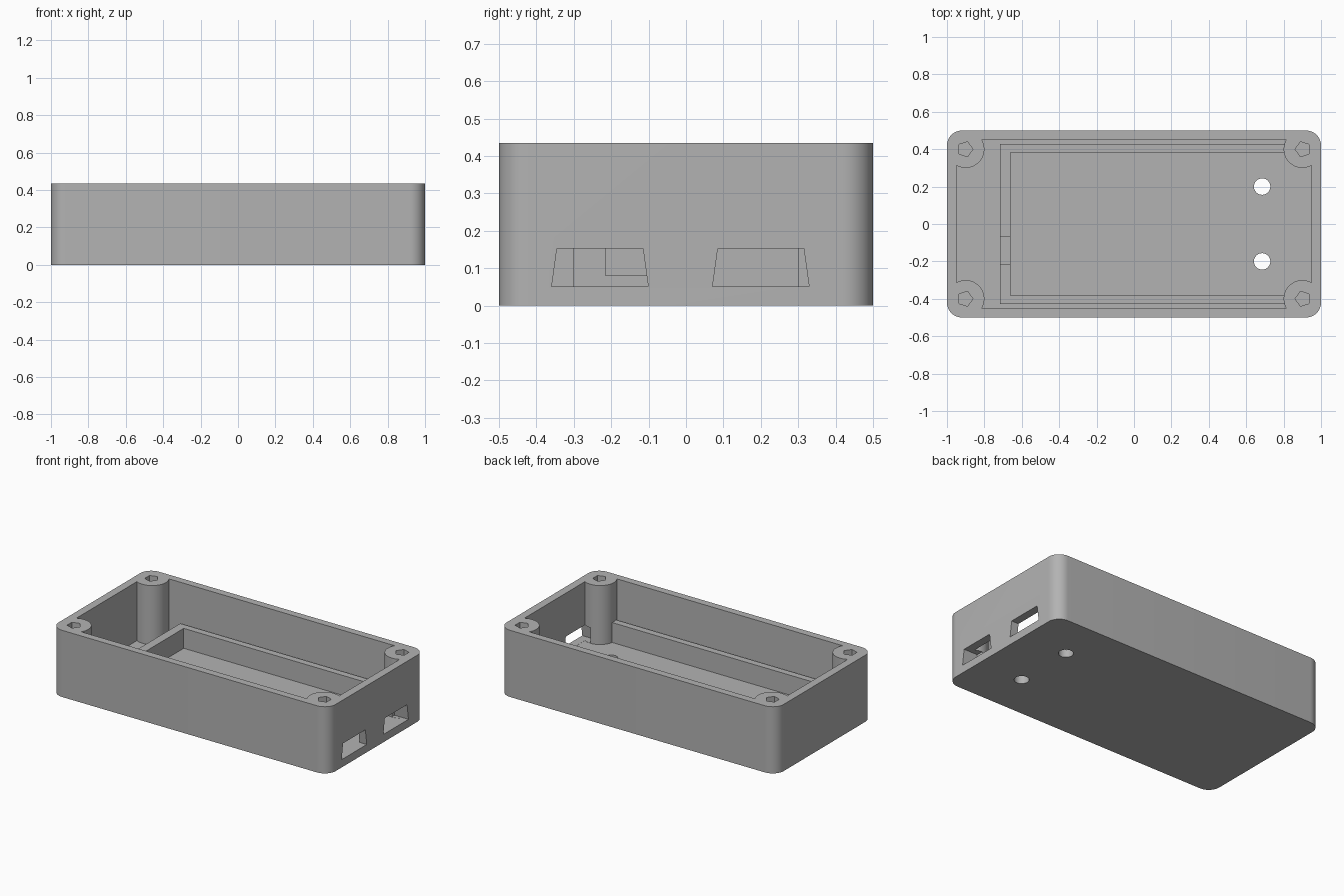
import bpy, bmesh, math
from mathutils import Vector

if "Cube" in bpy.data.objects:
    bpy.data.objects.remove(bpy.data.objects["Cube"], do_unlink=True)

grey = bpy.data.materials.new("mid grey")
grey.use_nodes = True
GREY = (0.45, 0.45, 0.45, 1)
grey.diffuse_color = GREY
grey.node_tree.nodes["Principled BSDF"].inputs["Base Color"].default_value = GREY

HEIGHT, FLOOR, RAIL_TOP = 0.435, 0.05, 0.18


def prism(name, outline, low, high, along_x=False):
    """Extrude a flat outline upwards, or along x from (y, z) points."""
    bm = bmesh.new()
    place = (lambda a, b: (low, a, b)) if along_x else (lambda a, b: (a, b, low))
    face = bm.faces.new([bm.verts.new(place(a, b)) for a, b in outline])
    grown = bmesh.ops.extrude_face_region(bm, geom=[face])["geom"]
    offset = Vector((high - low, 0, 0)) if along_x else Vector((0, 0, high - low))
    bmesh.ops.translate(bm, vec=offset,
                        verts=[v for v in grown if isinstance(v, bmesh.types.BMVert)])
    bmesh.ops.recalc_face_normals(bm, faces=bm.faces)
    mesh = bpy.data.meshes.new(name)
    bm.to_mesh(mesh)
    bm.free()
    mesh.materials.append(grey)
    obj = bpy.data.objects.new(name, mesh)
    bpy.context.collection.objects.link(obj)
    return obj


def rect(x0, x1, y0, y1):
    return [(x0, y0), (x1, y0), (x1, y1), (x0, y1)]


def circle(x, y, r, sides, start=0.0):
    turns = [start + math.tau * i / sides for i in range(sides)]
    return [(x + r * math.cos(t), y + r * math.sin(t)) for t in turns]


def rounded(hx, hy, r, steps=12):
    pts = []
    for k, (sx, sy) in enumerate([(1, 1), (-1, 1), (-1, -1), (1, -1)]):
        for i in range(steps + 1):
            t = math.pi / 2 * (k + i / steps)
            pts.append((sx * (hx - r) + r * math.cos(t), sy * (hy - r) + r * math.sin(t)))
    return pts


def cut(target, cutter):
    """Subtract the cutter, apply, and discard it."""
    mod = target.modifiers.new("cut", "BOOLEAN")
    mod.operation, mod.solver, mod.object = "DIFFERENCE", "EXACT", cutter
    bpy.context.view_layer.update()
    graph = bpy.context.evaluated_depsgraph_get()
    mesh = bpy.data.meshes.new_from_object(target.evaluated_get(graph))
    target.modifiers.clear()
    target.data = mesh
    bpy.data.objects.remove(cutter, do_unlink=True)


corners = [(sx, sy) for sx in (-1, 1) for sy in (-1, 1)]

# Cavity shape: a box with a round post left standing in each corner
cavity = prism("cavity", rect(-0.948, 0.948, -0.452, 0.452), FLOOR, HEIGHT + 0.1)
for sx, sy in corners:
    cut(cavity, prism("post", circle(sx * 0.9, sy * 0.4, 0.1, 48), 0, 1))
    cut(cavity, prism("post_corner", rect(*sorted((sx * 0.9, sx * 1.1)),
                                          *sorted((sy * 0.4, sy * 0.6))), 0, 1))

# Tray with rounded upright edges
tray = prism("tray", rounded(1, 0.5, 0.08), 0, HEIGHT)
cut(tray, cavity)

# Five-sided screw holes in the posts
for sx, sy in corners:
    start = 0 if sx < 0 else math.pi
    cut(tray, prism("screw_hole", circle(sx * 0.903, sy * 0.4, 0.042, 5, start), 0.06, 1))

# Two tapered ports in the end wall and two round holes in the floor
for y in (-0.23, 0.2):
    port = [(y - 0.129, 0.051), (y + 0.129, 0.051), (y + 0.115, 0.152), (y - 0.115, 0.152)]
    cut(tray, prism("port", port, 0.9, 1.1, along_x=True))
for y in (-0.2, 0.2):
    cut(tray, prism("floor_hole", circle(0.685, y, 0.044, 32), -0.1, 0.1))

# U-shaped rail around the bay, with a notch in its end
a, b, end = 0.427, 0.383, 0.83
rail = prism("inner_rail", [(end, -a), (end, -b), (-0.66, -b), (-0.66, b),
                            (end, b), (end, a), (-0.716, a), (-0.716, -a)],
             FLOOR - 0.01, RAIL_TOP)
cut(rail, prism("notch", rect(-0.8, -0.6, -0.215, -0.07), 0.08, 0.3))

for obj in (tray, rail):
    bpy.ops.object.select_all(action="DESELECT")
    obj.select_set(True)
    bpy.context.view_layer.objects.active = obj
    bpy.ops.object.shade_smooth_by_angle(angle=math.radians(30))
